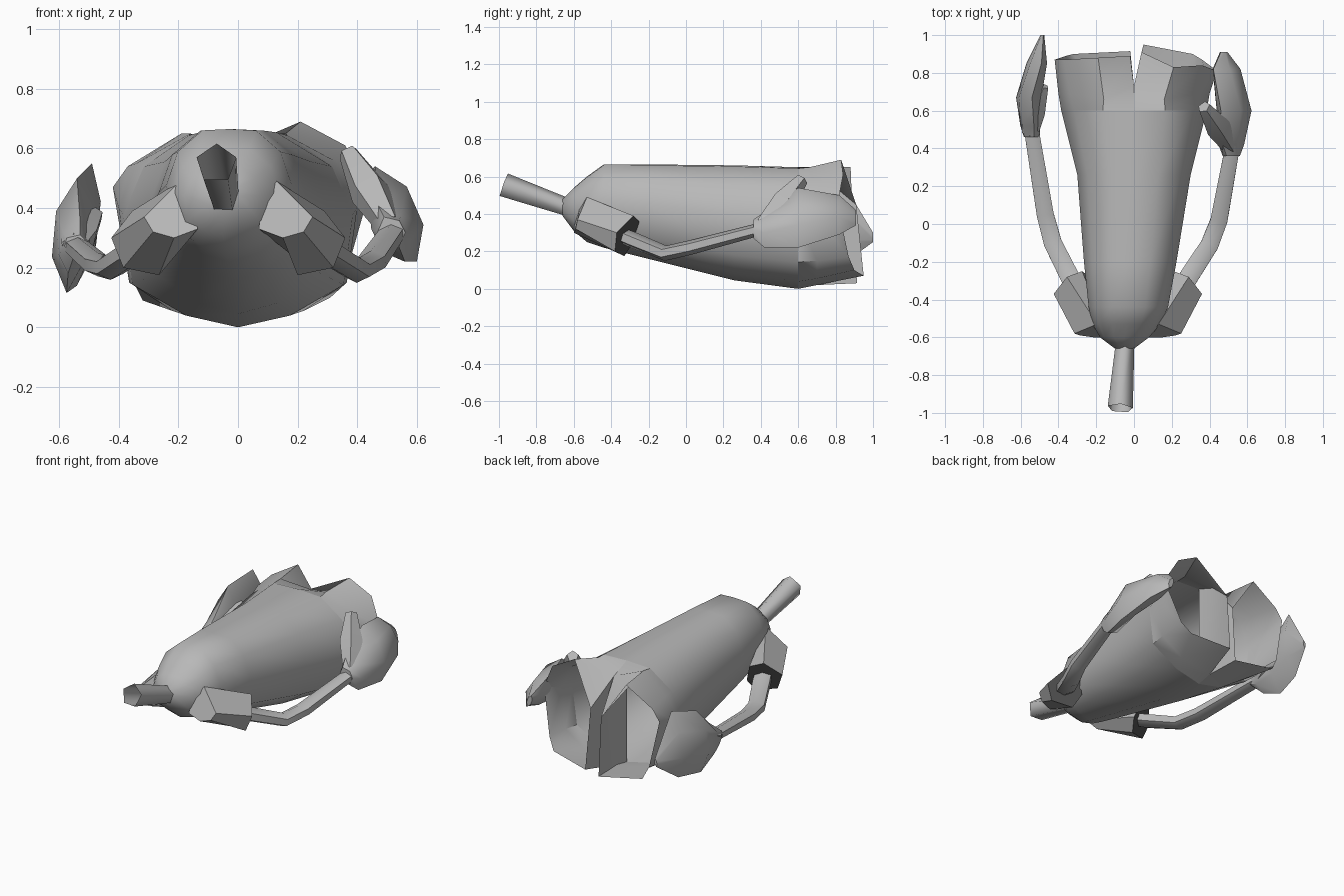
import bpy
import math
from mathutils import Vector

default_cube = bpy.data.objects.get("Cube")
if default_cube:
    bpy.data.objects.remove(default_cube, do_unlink=True)


def flat_material(name, value):
    material = bpy.data.materials.new(name)
    material.use_nodes = True
    colour = (value, value, value, 1)
    material.diffuse_color = colour
    material.node_tree.nodes["Principled BSDF"].inputs["Base Color"].default_value = colour
    return material


stone_grey = flat_material("stone grey", 0.48)
dark_grey = flat_material("dark grey", 0.08)


def loft(name, rings, cap_start=False, cap_end=False, angle=40):
    """Skin a list of equal-length rings into one part; the end cap is the last face."""
    count = len(rings[0])
    verts = [Vector(point) for ring in rings for point in ring]
    # Wind the faces so that they look away from the loft's own axis
    centres = [sum((Vector(p) for p in ring), Vector()) / count for ring in rings]
    first = [Vector(p) - centres[0] for p in rings[0]]
    turn = sum((a.cross(b) for a, b in zip(first, first[1:] + first[:1])), Vector())
    flip = turn.dot(centres[-1] - centres[0]) < 0
    faces = []
    for r in range(len(rings) - 1):
        for i in range(count):
            j = (i + 1) % count
            low, high = r * count, (r + 1) * count
            faces.append((low + i, low + j, high + j, high + i))
    if cap_start:
        faces.append(tuple(reversed(range(count))))
    if cap_end:
        faces.append(tuple(range(len(verts) - count, len(verts))))
    if flip:
        faces = [tuple(reversed(face)) for face in faces]
    mesh = bpy.data.meshes.new(name)
    mesh.from_pydata(verts, [], faces)
    mesh.materials.append(stone_grey)
    obj = bpy.data.objects.new(name, mesh)
    bpy.context.collection.objects.link(obj)
    bpy.ops.object.select_all(action='DESELECT')
    obj.select_set(True)
    bpy.context.view_layer.objects.active = obj
    bpy.ops.object.shade_smooth_by_angle(angle=math.radians(angle))
    return mesh


def tube(name, path, sides, squash=1, **options):
    """Limb along a path of (centre, radius), flattened upwards by squash."""
    rings = []
    centres = [Vector(c) for c, _ in path]
    for k, (_, radius) in enumerate(path):
        along = centres[min(k + 1, len(path) - 1)] - centres[max(k - 1, 0)]
        across = along.cross(Vector((0, 0, 1))).normalized()
        up = across.cross(along).normalized() * squash
        turns = [math.tau * i / sides for i in range(sides)]
        rings.append([centres[k] + radius * (across * math.sin(t) + up * math.cos(t))
                      for t in turns])
    loft(name, rings, **options)


def plate_hand(name, sections):
    """Flattened hand: each section is y, upper edge xz, lower edge xz, thickness."""
    rings = []
    for y, high, low, thick in sections:
        top, bottom = Vector((high[0], y, high[1])), Vector((low[0], y, low[1]))
        side = (top - bottom).cross(Vector((0, 1, 0))).normalized() * thick
        near, far = top.lerp(bottom, 0.3), top.lerp(bottom, 0.7)
        rings.append([top, near + side, far + side, bottom, far - side, near - side])
    loft(name, rings, cap_start=True, cap_end=True, angle=50)


def mirrored(ring, shift=0):
    return [(shift - x, y, z) for x, y, z in ring]


# Torso: one half profile scaled along the body
HALF = [(0, 1), (0.43, 0.99), (0.82, 0.83), (1, 0.58), (0.92, 0.22), (0.45, 0.06), (0, 0)]
PROFILE = HALF + [(-u, v) for u, v in HALF[-2:0:-1]]
STATIONS = [  # y, centre x, half width, bottom, top
    (-0.66, -0.05, 0.05, 0.39, 0.48),
    (-0.6, -0.05, 0.13, 0.31, 0.54),
    (-0.53, -0.04, 0.18, 0.25, 0.6),
    (-0.44, -0.03, 0.21, 0.22, 0.665),
    (-0.2, -0.02, 0.245, 0.16, 0.665),
    (0.26, 0, 0.3, 0.045, 0.66),
    (0.6, 0, 0.385, 0, 0.65),
]


def slice_at(station, outline):
    y, centre, width, low, high = station
    return [(centre + u * width, y, low + v * (high - low)) for u, v in outline]


loft("torso", [slice_at(s, PROFILE) for s in STATIONS], cap_start=True, angle=55)

# Hollow neck
tube("neck", [((-0.045, -0.6, 0.42), 0.05), ((-0.073, -0.975, 0.55), 0.07)], 5, angle=80)

# Open short trouser legs, forking from the end of the torso
waist = slice_at(STATIONS[-1], HALF)
fork = [(0, 0.73, 0.6), (0.16, 0.66, 0.65), (0.34, 0.69, 0.55), (0.4, 0.69, 0.4),
        (0.365, 0.7, 0.15), (0.22, 0.7, 0.055), (0, 0.7, 0.02)]
left_hem = [(0.04, 0.91, 0.45), (0.21, 0.83, 0.69), (0.36, 0.84, 0.61), (0.44, 0.81, 0.45),
            (0.36, 0.87, 0.17), (0.31, 0.9, 0.1), (0.05, 0.95, 0.07)]
right_hem = [(-0.02, 0.89, 0.4), (-0.19, 0.88, 0.65), (-0.37, 0.87, 0.54), (-0.42, 0.87, 0.47),
             (-0.36, 0.89, 0.17), (-0.32, 0.9, 0.09), (-0.02, 0.915, 0.03)]
loft("left_trouser_leg", [waist, fork, left_hem])
loft("right_trouser_leg", [mirrored(waist), mirrored(fork), right_hem])

# Sleeves with a dark face inside the cuff
shoulder = [(0.25, -0.58, 0.37), (0.22, -0.59, 0.32), (0.15, -0.6, 0.3),
            (0.07, -0.6, 0.33), (0.08, -0.57, 0.43), (0.13, -0.53, 0.49)]
cuff = [(0.36, -0.37, 0.3), (0.32, -0.38, 0.2), (0.2, -0.33, 0.175),
        (0.17, -0.28, 0.25), (0.21, -0.25, 0.36), (0.29, -0.28, 0.39)]
for name, rings in (("left_sleeve", [shoulder, cuff]),
                    ("right_sleeve", [mirrored(shoulder, -0.065), mirrored(cuff, -0.065)])):
    sleeve = loft(name, rings, cap_start=True, cap_end=True)
    sleeve.materials.append(dark_grey)
    sleeve.polygons[len(sleeve.polygons) - 1].material_index = 1

# Bare arms
tube("left_arm", [((0.2, -0.45, 0.33), 0.05), ((0.29, -0.28, 0.26), 0.058),
                  ((0.4, -0.11, 0.19), 0.055), ((0.45, 0.02, 0.22), 0.052),
                  ((0.52, 0.4, 0.32), 0.045)], 6, squash=0.75, angle=65)
tube("right_arm", [((-0.26, -0.45, 0.33), 0.05), ((-0.34, -0.28, 0.26), 0.058),
                   ((-0.43, -0.1, 0.2), 0.055), ((-0.47, 0.05, 0.21), 0.052),
                   ((-0.54, 0.48, 0.27), 0.045)], 6, squash=0.75, angle=65)

# Hands
plate_hand("left_hand", [
    (0.36, (0.49, 0.37), (0.54, 0.27), 0.04),
    (0.42, (0.47, 0.41), (0.56, 0.22), 0.055),
    (0.6, (0.46, 0.54), (0.6, 0.22), 0.07),
    (0.82, (0.42, 0.5), (0.56, 0.29), 0.055),
    (0.91, (0.46, 0.42), (0.49, 0.34), 0.015)])
plate_hand("right_hand", [
    (0.46, (-0.53, 0.31), (-0.55, 0.24), 0.04),
    (0.52, (-0.53, 0.36), (-0.57, 0.18), 0.045),
    (0.67, (-0.54, 0.5), (-0.575, 0.115), 0.06),
    (0.85, (-0.49, 0.55), (-0.54, 0.14), 0.045),
    (1, (-0.48, 0.3), (-0.49, 0.25), 0.008)])

# Thumbs
tube("left_thumb", [((0.51, 0.41, 0.34), 0.045), ((0.44, 0.52, 0.46), 0.07),
                    ((0.37, 0.62, 0.585), 0.035)], 5, cap_start=True, cap_end=True)
tube("right_thumb", [((-0.55, 0.48, 0.27), 0.045), ((-0.53, 0.6, 0.31), 0.065),
                     ((-0.475, 0.73, 0.38), 0.025)], 5, cap_start=True, cap_end=True)
